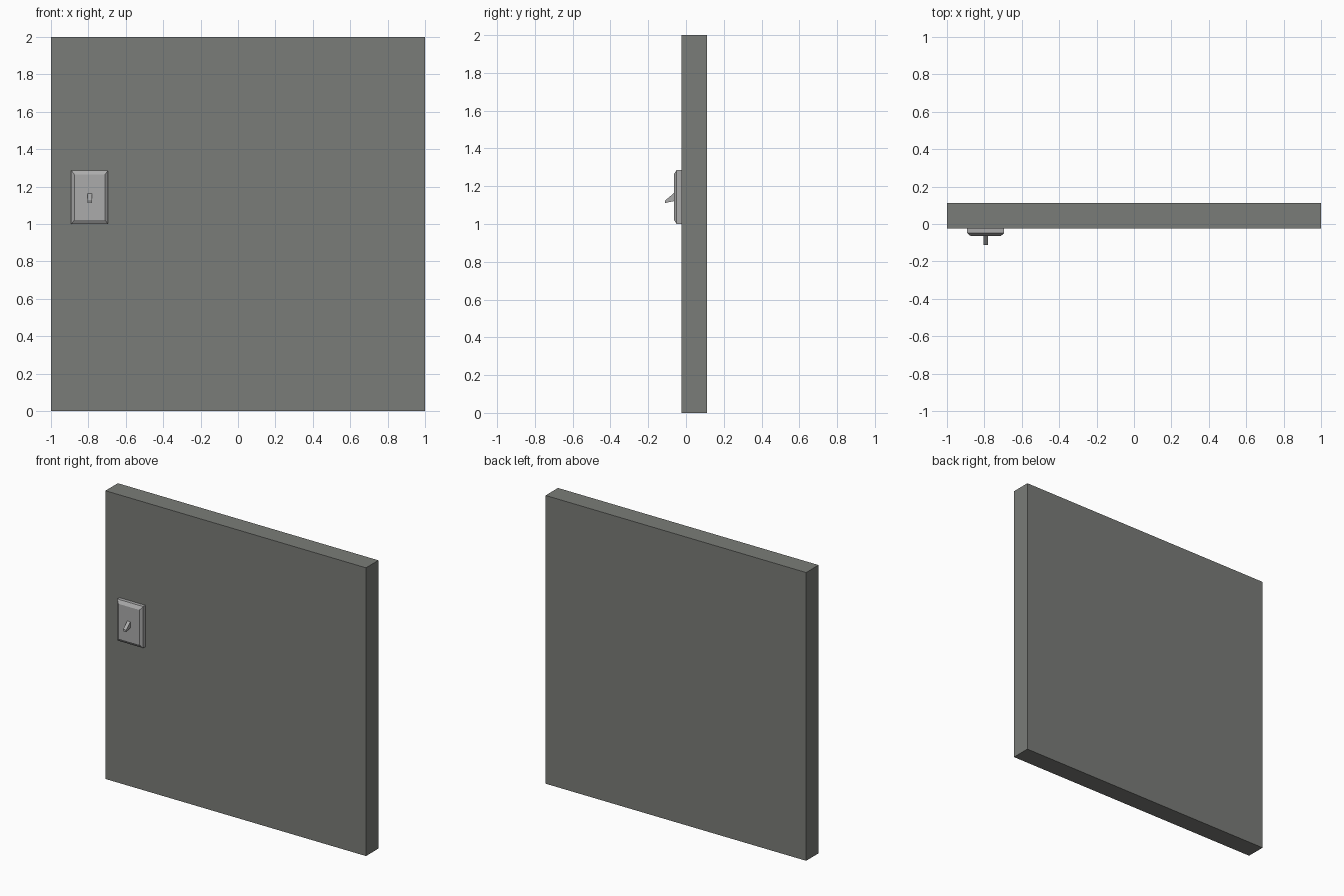
import bpy, bmesh
from mathutils import Matrix, Vector

if "Cube" in bpy.data.objects:
    bpy.data.objects.remove(bpy.data.objects["Cube"])


def material(name, rgb):
    m = bpy.data.materials.new(name)
    m.diffuse_color = (*rgb, 1)
    m.use_nodes = True
    m.node_tree.nodes["Principled BSDF"].inputs["Base Color"].default_value = m.diffuse_color
    return m


def finish(name, bm, mat):
    bmesh.ops.recalc_face_normals(bm, faces=bm.faces)
    me = bpy.data.meshes.new(name)
    bm.to_mesh(me)
    bm.free()
    me.materials.append(mat)
    ob = bpy.data.objects.new(name, me)
    bpy.context.collection.objects.link(ob)
    return ob


def box(x0, x1, y0, y1, z0, z1):
    bm = bmesh.new()
    size = Matrix.Diagonal((x1 - x0, y1 - y0, z1 - z0, 1))
    mid = Matrix.Translation(((x0 + x1) / 2, (y0 + y1) / 2, (z0 + z1) / 2))
    bmesh.ops.create_cube(bm, size=1, matrix=mid @ size)
    return bm


wall_grey = material("wall grey", (0.195, 0.202, 0.188))
switch_grey = material("switch light grey", (0.41, 0.41, 0.41))

WALL_FRONT = -0.025
PLATE_FRONT = -0.064
CX = -0.793

# wall panel
finish("wall", box(-1, 1, WALL_FRONT, 0.111, 0, 2), wall_grey)

# switch plate with sloped front rim
bm = box(CX - 0.099, CX + 0.099, -0.049, WALL_FRONT, 0.999, 1.287)
front = min(bm.faces, key=lambda f: f.calc_center_median().y)
ext = bmesh.ops.extrude_discrete_faces(bm, faces=[front])["faces"][0]
mid = ext.calc_center_median()
for v in ext.verts:
    v.co.x = mid.x + (v.co.x - mid.x) * 0.081 / 0.099
    v.co.z = mid.z + (v.co.z - mid.z) * 0.121 / 0.144
    v.co.y = PLATE_FRONT
finish("switch_plate", bm, switch_grey)

# toggle lever, side profile (y, z) pushed across x
profile = [(-0.060, 1.167), (-0.111, 1.124), (-0.111, 1.111), (-0.060, 1.122)]
bm = bmesh.new()
face = bm.faces.new([bm.verts.new((CX - 0.012, y, z)) for y, z in profile])
ext = bmesh.ops.extrude_face_region(bm, geom=[face])["geom"]
bmesh.ops.translate(bm, vec=Vector((0.024, 0, 0)),
                    verts=[g for g in ext if isinstance(g, bmesh.types.BMVert)])
finish("toggle_lever", bm, switch_grey)
